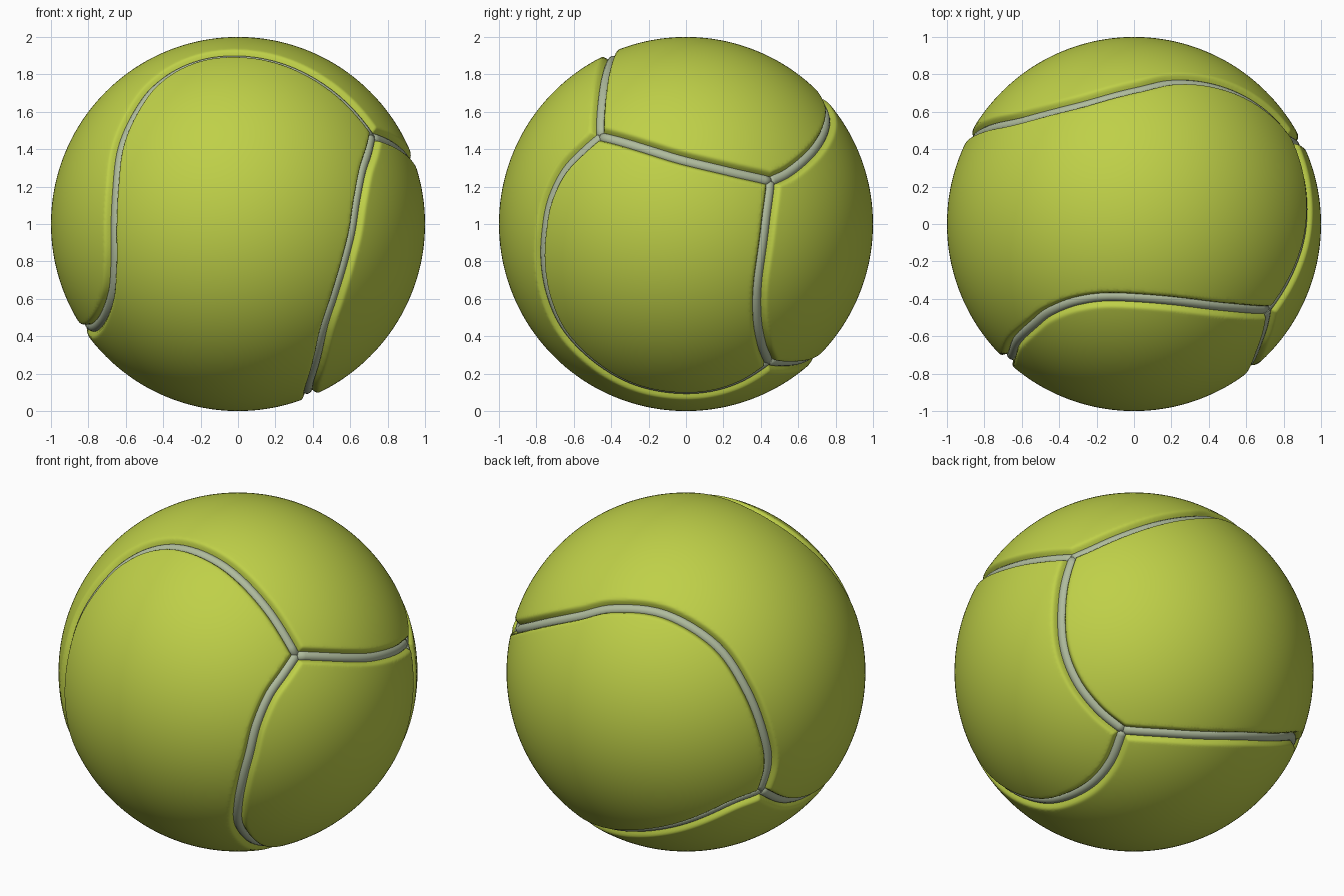
import bpy, bmesh, math
from mathutils import Vector, kdtree

if "Cube" in bpy.data.objects:
    bpy.data.objects.remove(bpy.data.objects["Cube"])

CENTRE = Vector((0, 0, 1))


def material(name, rgb):
    m = bpy.data.materials.new(name)
    m.diffuse_color = (*rgb, 1)
    m.use_nodes = True
    m.node_tree.nodes["Principled BSDF"].inputs["Base Color"].default_value = m.diffuse_color
    return m


felt = material("yellow green felt", (0.52, 0.63, 0.065))
rubber = material("pale grey rubber", (0.43, 0.50, 0.34))


# Seam points (relative to the ball centre) read from one view, third axis follows the sphere
def depth(a, b):
    return math.sqrt(max(0.0, 0.965 - a * a - b * b))


def R(y, z):
    return Vector((depth(y, z), y, z))


def F(x, z):
    return Vector((x, -depth(x, z), z))


def T(x, y):
    return Vector((x, y, depth(x, y)))


def V(x, y, z):
    return Vector((x, y, z))


# Four junctions where three seams meet
A = V(.72, -.46, .47)
B = V(.85, .465, .235)
C = V(.46, .45, -.75)
D = V(-.82, .43, -.36)

# Six seams joining the junctions
seams = {
    "seam_right_upper": [A, R(-.2, .40), R(0, .34), R(.25, .28), B],
    "seam_right_rear": [B, R(.43, 0), R(.39, -.3), R(.385, -.5), R(.41, -.65), C],
    "seam_front_lower": [A, R(-.56, .39), R(-.66, .28), R(-.735, .12), R(-.765, -.05),
                         R(-.77, -.2), R(-.74, -.38), R(-.66, -.56), R(-.5, -.73),
                         R(-.3, -.85), R(-.1, -.90), R(.1, -.90), R(.28, -.85), C],
    "seam_front_upper": [A, T(.5, -.45), T(.2, -.415), T(-.1, -.395), T(-.3, -.415),
                         V(-.45, -.47, .73), V(-.54, -.54, .62), F(-.63, .42),
                         F(-.66, .2), F(-.67, 0), F(-.67, -.2), F(-.685, -.38),
                         V(-.73, -.40, -.51), V(-.80, -.15, -.57), V(-.83, .19, -.51), D],
    "seam_back_upper": [B, V(.75, .555, .28), V(.59, .67, .38), V(.40, .75, .495),
                        V(.2, .765, .59), V(0, .72, .67),
                        V(-.3, .635, .68), V(-.6, .56, .54), V(-.78, .52, .30),
                        V(-.87, .475, .03), V(-.885, .44, -.17), D],
    "seam_back_lower": [C, V(.22, .61, -.76), V(-.15, .71, -.68),
                        V(-.42, .68, -.57), V(-.69, .57, -.42), D],
}


def smooth_path(pts, steps=24):
    """Catmull-Rom path through the points, laid on the unit sphere."""
    p = [q.normalized() for q in pts]
    p = [2 * p[0] - p[1]] + p + [2 * p[-1] - p[-2]]
    out = []
    for a, b, c, d in zip(p, p[1:], p[2:], p[3:]):
        for i in range(steps):
            t = i / steps
            out.append((b * 2 + (c - a) * t + (a * 2 - b * 5 + c * 4 - d) * t * t
                        + (b * 3 - a - c * 3 + d) * t ** 3).normalized())
    return out + [p[-2].normalized()]


def tube(name, path, radius=0.03, level=0.952, sides=14):
    """Rubber cord lying in the groove."""
    bm = bmesh.new()
    rings = []
    for i, p in enumerate(path):
        along = (path[min(i + 1, len(path) - 1)] - path[max(i - 1, 0)]).normalized()
        side = along.cross(p).normalized()
        rings.append([bm.verts.new(CENTRE + p * level + radius * (
            side * math.cos(k * math.tau / sides) + p * math.sin(k * math.tau / sides)))
            for k in range(sides)])
    for r, s in zip(rings, rings[1:]):
        for k in range(sides):
            bm.faces.new((r[k], r[(k + 1) % sides], s[(k + 1) % sides], s[k]))
    bm.faces.new(rings[0])
    bm.faces.new(rings[-1])
    bmesh.ops.recalc_face_normals(bm, faces=bm.faces)
    finish(name, bm, rubber)


def finish(name, bm, mat):
    me = bpy.data.meshes.new(name)
    for f in bm.faces:
        f.smooth = True
    bm.to_mesh(me)
    bm.free()
    me.materials.append(mat)
    bpy.context.collection.objects.link(bpy.data.objects.new(name, me))


paths = {name: smooth_path(pts) for name, pts in seams.items()}
for name, path in paths.items():
    tube(name, path[::4])

# Felt ball, pressed in along every seam
samples = [p for path in paths.values() for p in path]
tree = kdtree.KDTree(len(samples))
for i, p in enumerate(samples):
    tree.insert(p, i)
tree.balance()

bm = bmesh.new()
bmesh.ops.create_icosphere(bm, subdivisions=7, radius=1)
# finer mesh beside the seams
near = [e for e in bm.edges if tree.find(e.verts[0].co.normalized())[2] < 0.06]
bmesh.ops.subdivide_edges(bm, edges=near, cuts=1, use_grid_fill=True)
bmesh.ops.triangulate(bm, faces=[f for f in bm.faces if len(f.verts) > 3])
for v in bm.verts:
    n = v.co.normalized()
    d = tree.find(n)[2]
    v.co = CENTRE + n * (1 - 0.05 * math.exp(-(d / 0.031) ** 3))
finish("felt_ball", bm, felt)
